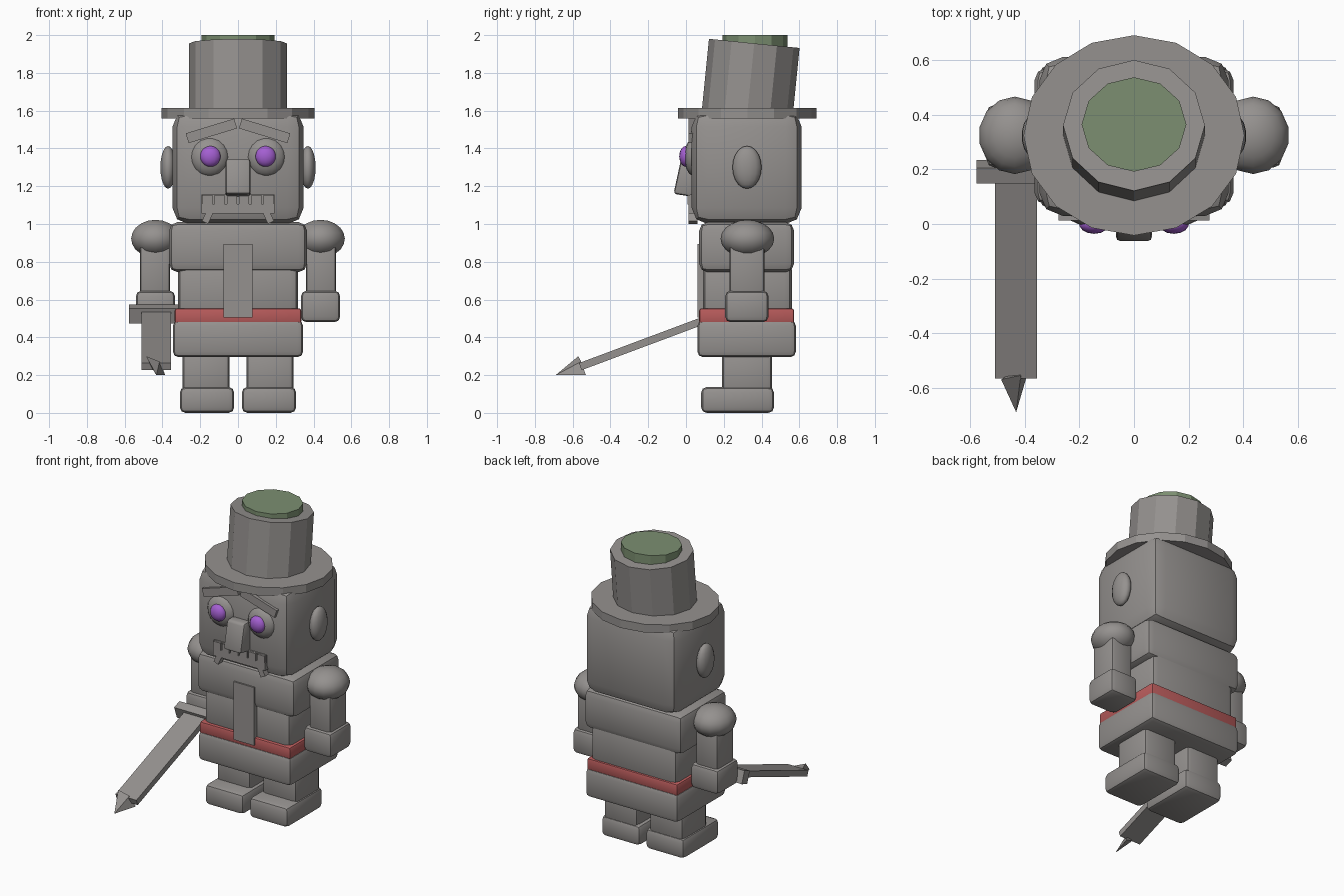
import bpy, bmesh, math
from mathutils import Matrix, Vector

if "Cube" in bpy.data.objects:
    bpy.data.objects.remove(bpy.data.objects["Cube"])


def material(name, rgb):
    m = bpy.data.materials.new(name)
    m.diffuse_color = (*rgb, 1)
    m.use_nodes = True
    m.node_tree.nodes["Principled BSDF"].inputs["Base Color"].default_value = m.diffuse_color
    return m


STONE = material("stone grey", (0.30, 0.285, 0.275))
RED = material("belt red", (0.48, 0.105, 0.105))
GREEN = material("moss green", (0.20, 0.275, 0.165))
PURPLE = material("eye purple", (0.37, 0.115, 0.64))


def finish(name, bm, mat, smooth=None):
    bmesh.ops.recalc_face_normals(bm, faces=bm.faces)
    me = bpy.data.meshes.new(name)
    bm.to_mesh(me)
    bm.free()
    me.materials.append(mat)
    ob = bpy.data.objects.new(name, me)
    bpy.context.collection.objects.link(ob)
    if smooth:
        bpy.ops.object.select_all(action='DESELECT')
        ob.select_set(True)
        bpy.context.view_layer.objects.active = ob
        bpy.ops.object.shade_smooth_by_angle(angle=math.radians(smooth))
    return ob


def box(name, x, y, z, bevel=0.0, mat=STONE, rot=None, shape=None):
    """Box from (min, max) ranges; rot = (angle, axis) about its centre."""
    bm = bmesh.new()
    bmesh.ops.create_cube(bm, size=1)
    for v in bm.verts:
        v.co = Vector(r * (b - a) for r, (a, b) in zip(v.co, (x, y, z)))
        if shape:
            shape(v)
    if bevel:
        bmesh.ops.bevel(bm, geom=bm.edges[:], offset=bevel, segments=2,
                        profile=0.5, affect='EDGES')
    if rot:
        bm.transform(Matrix.Rotation(math.radians(rot[0]), 4, rot[1]))
    bm.transform(Matrix.Translation([(a + b) / 2 for a, b in (x, y, z)]))
    return finish(name, bm, mat, 40 if bevel else None)


def pair(name, x, y, z, bevel=0.0, rot=None):
    """Box on the +x side and its mirror image."""
    box(name + "_left", x, y, z, bevel, rot=rot)
    box(name + "_right", (-x[1], -x[0]), y, z, bevel,
        rot=(-rot[0], rot[1]) if rot else None)


def ball(name, centre, radii, mat=STONE, seg=14, rings=10):
    bm = bmesh.new()
    bmesh.ops.create_uvsphere(bm, u_segments=seg, v_segments=rings, radius=1)
    bm.transform(Matrix.Translation(centre) @ Matrix.Diagonal((*radii, 1)))
    return finish(name, bm, mat, 60)


def drum(name, sides, centre, rx, ry, h, mat=STONE, tilt=0.0):
    bm = bmesh.new()
    bmesh.ops.create_cone(bm, cap_ends=True, segments=sides,
                          radius1=1, radius2=1, depth=h)
    bm.transform(Matrix.Translation(centre) @ Matrix.Rotation(tilt, 4, 'X')
                 @ Matrix.Diagonal((rx, ry, 1, 1)))
    return finish(name, bm, mat)


# Legs and feet
pair("foot", (0.02, 0.308), (0.08, 0.466), (0, 0.137), 0.03)
pair("leg", (0.045, 0.293), (0.19, 0.455), (0.10, 0.33), 0.025)

# Body
box("hips", (-0.345, 0.345), (0.06, 0.582), (0.295, 0.49), 0.03)
box("belt", (-0.335, 0.335), (0.07, 0.572), (0.472, 0.553), 0.012, RED)
box("torso", (-0.318, 0.318), (0.09, 0.56), (0.50, 0.80), 0.04)
box("chest", (-0.365, 0.365), (0.07, 0.572), (0.745, 1.01), 0.045)
box("front_panel", (-0.076, 0.076), (0.06, 0.12), (0.505, 0.893))

# Arms
pair("arm", (0.36, 0.52), (0.23, 0.415), (0.60, 0.92), 0.02)
pair("hand", (0.333, 0.541), (0.207, 0.437), (0.48, 0.647), 0.03)
for side, s in (("left", 1), ("right", -1)):
    ball("shoulder_" + side, (s * 0.437, 0.325, 0.922), (0.132, 0.142, 0.1))
    ball("ear_" + side, (s * 0.37, 0.323, 1.30), (0.042, 0.077, 0.113))

# Head and face
box("head", (-0.347, 0.347), (0.03, 0.612), (1.0, 1.60), 0.085)
for side, s in (("left", 1), ("right", -1)):
    ball("eye_socket_" + side, (s * 0.15, 0.05, 1.355), (0.105, 0.06, 0.105))
    ball("eye_" + side, (s * 0.146, 0.0, 1.358), (0.055, 0.036, 0.055), PURPLE)
pair("eyebrow", (0.007, 0.275), (0.012, 0.06), (1.466, 1.520), rot=(17, 'Y'))


def nose_slope(v):
    # lean the upper front edge back, lift the lower front edge
    if v.co.y < 0:
        v.co.y += 0.04 if v.co.z > 0 else 0
        v.co.z += 0.02 if v.co.z < 0 else 0


box("nose", (-0.066, 0.066), (-0.066, 0.06), (1.14, 1.345), 0.016,
    shape=nose_slope)

# Moustache bar, teeth and drooping ends
box("moustache", (-0.193, 0.193), (0.012, 0.06), (1.055, 1.106))
box("mouth_plate", (-0.193, 0.193), (0.022, 0.06), (1.10, 1.155))
for i in range(6):
    cx = (i - 2.5) * 0.065
    box(f"tooth_{i + 1}", (cx - 0.027, cx + 0.027), (0.008, 0.04), (1.102, 1.153))
pair("moustache_tip", (0.142, 0.178), (0.014, 0.06), (1.005, 1.075), rot=(-24, 'Y'))

# Hat
drum("hat_brim", 16, (0, 0.325, 1.587), 0.405, 0.367, 0.055)
drum("hat_crown", 12, (0, 0.343, 1.772), 0.26, 0.241, 0.37, tilt=-0.1)
drum("hat_top", 12, (0, 0.365, 1.94), 0.192, 0.173, 0.12, GREEN)

# Sword held in the right hand, pointing forward and down
box("sword_guard", (-0.577, -0.315), (0.162, 0.222), (0.48, 0.565), rot=(20.5, 'X'))
box("sword_blade", (-0.51, -0.355), (-0.585, 0.215), (0.365, 0.405), rot=(20.5, 'X'))
bm = bmesh.new()
base = [bm.verts.new(p) for p in ((-0.487, -0.57, 0.30), (-0.415, -0.555, 0.272),
                                  (-0.385, -0.53, 0.20), (-0.452, -0.548, 0.232))]
tip = bm.verts.new((-0.432, -0.69, 0.20))
bm.faces.new(base)
for i in range(4):
    bm.faces.new((base[i], base[(i + 1) % 4], tip))
finish("sword_tip", bm, STONE)
